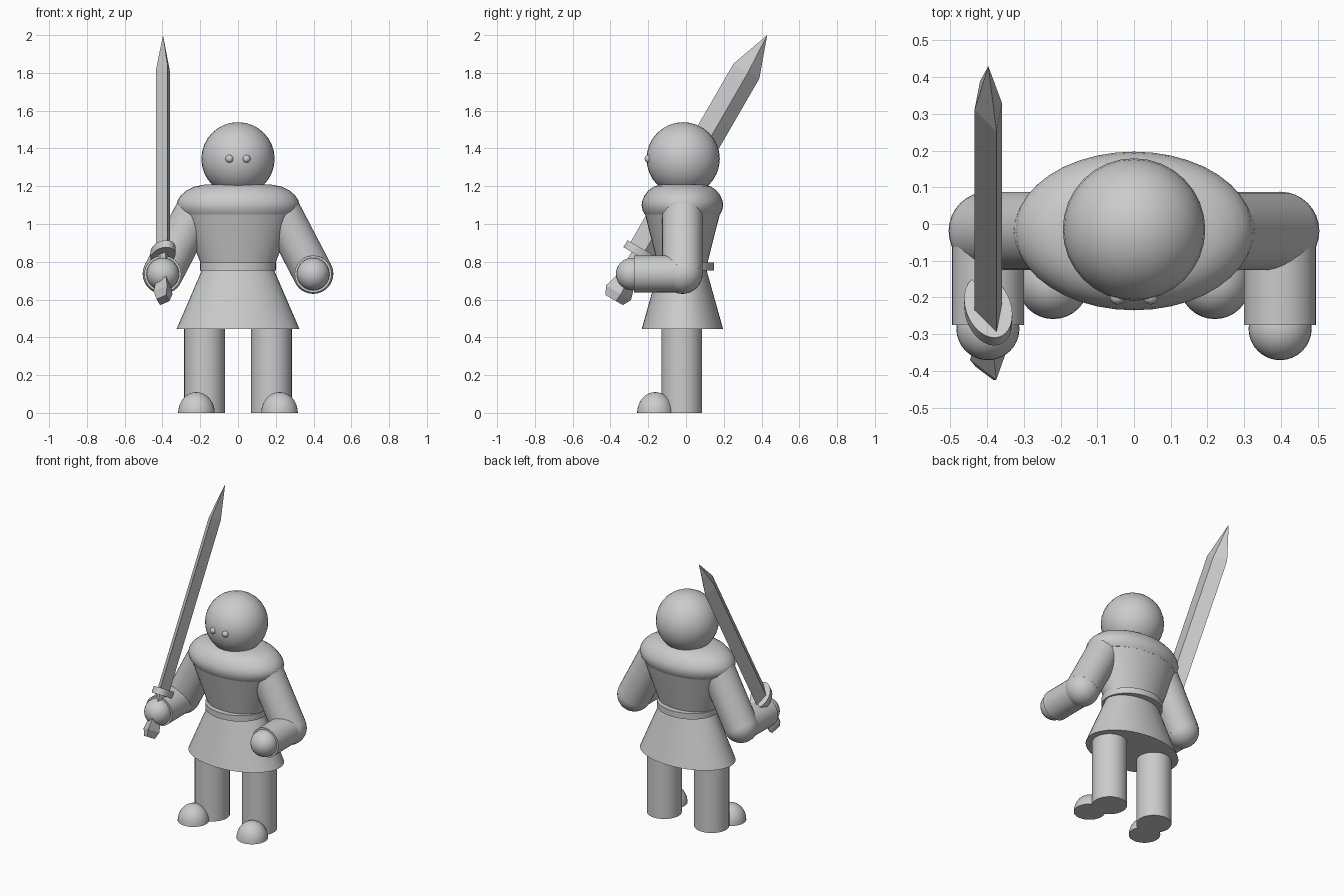
import bpy, bmesh, math
from mathutils import Vector

if "Cube" in bpy.data.objects:
    bpy.data.objects.remove(bpy.data.objects["Cube"])

YC = -0.019  # body centre line in y


def finish(name, bm, smooth=True):
    bmesh.ops.recalc_face_normals(bm, faces=bm.faces)
    me = bpy.data.meshes.new(name)
    bm.to_mesh(me)
    bm.free()
    ob = bpy.data.objects.new(name, me)
    bpy.context.collection.objects.link(ob)
    if smooth:
        bpy.ops.object.select_all(action='DESELECT')
        ob.select_set(True)
        bpy.context.view_layer.objects.active = ob
        bpy.ops.object.shade_smooth_by_angle(angle=math.radians(35))
    return ob


def loft(name, rings, smooth=True):
    """Skin a stack of point rings, capping both ends."""
    bm = bmesh.new()
    vs = [[bm.verts.new(p) for p in ring] for ring in rings]
    n = len(vs[0])
    for a, b in zip(vs, vs[1:]):
        for i in range(n):
            j = (i + 1) % n
            bm.faces.new((a[i], a[j], b[j], b[i]))
    bm.faces.new(vs[0])
    bm.faces.new(vs[-1])
    bmesh.ops.remove_doubles(bm, verts=bm.verts, dist=1e-5)
    return finish(name, bm, smooth)


def ring(center, u, v, n):
    return [Vector(center) + u * math.cos(2 * math.pi * i / n)
            + v * math.sin(2 * math.pi * i / n) for i in range(n)]


def oval_stack(name, profile):
    """profile: (x half width, y half depth, z)"""
    return loft(name, [ring((0, YC, z), Vector((rx, 0, 0)), Vector((0, ry, 0)), 40)
                       for rx, ry, z in profile])


def rod(name, a, b, r):
    a, b = Vector(a), Vector(b)
    d = (b - a).normalized()
    u = d.orthogonal().normalized()
    v = d.cross(u)
    return loft(name, [ring(p, u * r, v * r, 32) for p in (a, b)])


def ball(name, center, r, rz=None, half=False):
    bm = bmesh.new()
    bmesh.ops.create_uvsphere(bm, u_segments=32, v_segments=16, radius=1)
    if half:
        cut = bmesh.ops.bisect_plane(bm, geom=bm.verts[:] + bm.edges[:] + bm.faces[:],
                                     plane_co=(0, 0, 0), plane_no=(0, 0, -1), clear_outer=True)
        bmesh.ops.holes_fill(bm, edges=[e for e in bm.edges if e.is_boundary])
    bmesh.ops.scale(bm, vec=(r, r, rz or r), verts=bm.verts)
    bmesh.ops.translate(bm, vec=center, verts=bm.verts)
    return finish(name, bm)


# Head and clothed body
ball("head", (0, -0.015, 1.345), 0.194)
oval_stack("shoulder_cape", [(0.30, 0.198, 1.05), (0.317, 0.21, 1.07), (0.325, 0.216, 1.1),
                             (0.32, 0.212, 1.125), (0.302, 0.20, 1.152), (0.272, 0.18, 1.178),
                             (0.23, 0.152, 1.198), (0.17, 0.113, 1.21)])
oval_stack("torso", [(0.185, 0.124, 0.76), (0.31, 0.205, 1.08)])
oval_stack("belt", [(0.2, 0.168, 0.755), (0.2, 0.168, 0.795)])
oval_stack("skirt", [(0.325, 0.215, 0.445), (0.185, 0.124, 0.77)])

# Paired parts
for side, s in (("right", -1), ("left", 1)):
    ball(side + "_eye", (s * 0.045, -0.198, 1.345), 0.021)
    rod(side + "_leg", (s * 0.177, -0.022, 0), (s * 0.177, -0.022, 0.5), 0.108)
    ball(side + "_foot", (s * 0.22, -0.162, 0), 0.097, 0.11, half=True)
    shoulder, elbow = (s * 0.232, YC, 1.055), (s * 0.398, YC, 0.737)
    ball(side + "_shoulder", shoulder, 0.107)
    rod(side + "_upper_arm", shoulder, elbow, 0.107)
    ball(side + "_elbow", elbow, 0.107)
    rod(side + "_forearm", elbow, (s * 0.398, -0.275, 0.735), 0.098)
    ball(side + "_hand", (s * 0.398, -0.285, 0.735), 0.086)

# Sword: leaning back 30 degrees, twisted 16 degrees about its own axis
lean, twist = math.radians(30), math.radians(16)
axis = Vector((0, math.sin(lean), math.cos(lean)))
side_x = Vector((1, 0, 0))
fore = Vector((0, -math.cos(lean), math.sin(lean)))
wide = fore * math.cos(twist) + side_x * math.sin(twist)
thin = side_x * math.cos(twist) - fore * math.sin(twist)
tip = Vector((-0.397, 0.43, 2.0))


def sword_part(name, sections, n=4, smooth=False):
    """sections: (distance below the tip, half width, half thickness)"""
    return loft(name, [ring(tip - axis * t, wide * w, thin * h, n)
                       for t, w, h in sections], smooth)


sword_part("sword_blade", [(0, 0, 0), (0.22, 0.082, 0.039), (1.33, 0.082, 0.039)])
sword_part("sword_guard", [(1.31, 0.1, 0.062), (1.353, 0.1, 0.062)], 32, True)
sword_part("sword_grip", [(1.34, 0.05, 0.034), (1.55, 0.05, 0.034)])
sword_part("sword_pommel", [(1.48, 0.05, 0.034), (1.575, 0.08, 0.052), (1.62, 0.055, 0.036)])
